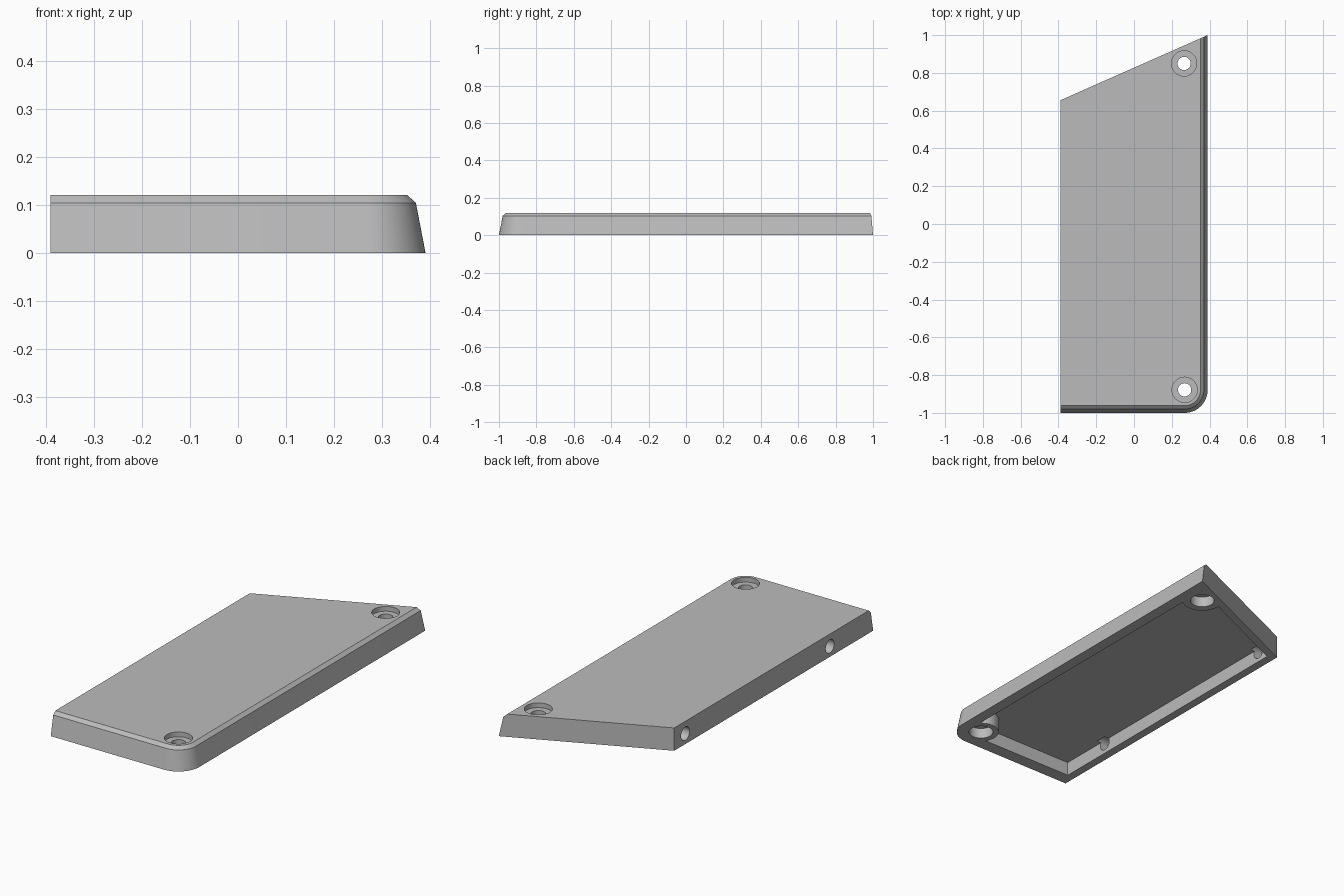
import bpy
import bmesh
from math import cos, sin, pi
from mathutils import Matrix, Vector

default = bpy.data.objects.get("Cube")
if default:
    bpy.data.objects.remove(default, do_unlink=True)

LEFT, RIGHT, FRONT, HEIGHT = -0.39, 0.39, -1.0, 0.12
CORNER = (0.268, -0.878)
SCREWS = [(0.268, -0.878, 0.09), (0.265, 0.85, 0.10)]   # x, y, boss radius

grey = bpy.data.materials.new("grey_plastic")
grey.use_nodes = True
colour = (0.5, 0.5, 0.5, 1)
grey.diffuse_color = colour
grey.node_tree.nodes["Principled BSDF"].inputs["Base Color"].default_value = colour


def slant(x):
    """Depth of the slanted back edge at x."""
    return 0.655 + (x - LEFT) * 0.345 / 0.78


def finish(name, bm):
    bmesh.ops.recalc_face_normals(bm, faces=bm.faces)
    mesh = bpy.data.meshes.new(name)
    bm.to_mesh(mesh)
    bm.free()
    mesh.materials.append(grey)
    obj = bpy.data.objects.new(name, mesh)
    bpy.context.collection.objects.link(obj)
    return obj


def loft(name, rings):
    """Join (outline, z) rings with side faces and cap both ends."""
    bm = bmesh.new()
    loops = [[bm.verts.new((x, y, z)) for x, y in pts] for pts, z in rings]
    for low, high in zip(loops, loops[1:]):
        n = len(low)
        for i in range(n):
            j = (i + 1) % n
            bm.faces.new((low[i], low[j], high[j], high[i]))
    bm.faces.new(loops[0])
    bm.faces.new(loops[-1])
    return finish(name, bm)


def cylinder(name, start, end, radius):
    start, end = Vector(start), Vector(end)
    axis = end - start
    turn = axis.to_track_quat('Z', 'Y').to_matrix().to_4x4()
    bm = bmesh.new()
    bmesh.ops.create_cone(bm, cap_ends=True, segments=40, radius1=radius, radius2=radius,
                          depth=axis.length, matrix=Matrix.Translation((start + end) / 2) @ turn)
    return finish(name, bm)


def cut(target, cutter):
    """Subtract the cutter, bake the result and discard the cutter."""
    mod = target.modifiers.new("cut", 'BOOLEAN')
    mod.operation, mod.solver, mod.object = 'DIFFERENCE', 'EXACT', cutter
    graph = bpy.context.evaluated_depsgraph_get()
    mesh = bpy.data.meshes.new_from_object(target.evaluated_get(graph))
    target.modifiers.remove(mod)
    target.data = mesh
    bpy.data.objects.remove(cutter, do_unlink=True)


def outline(inset):
    """Plan of the cover with its front and right edges drawn in."""
    radius = 0.122 - inset
    arc = [(CORNER[0] + radius * cos(a), CORNER[1] + radius * sin(a))
           for a in (-pi / 2 + i * pi / 32 for i in range(17))]
    side = RIGHT - inset
    return [(LEFT, FRONT + inset), *arc, (side, slant(side)), (LEFT, slant(LEFT))]


# Tapered cover with a chamfered top edge
cover = loft("cover", [(outline(0), 0), (outline(0.02), 0.104), (outline(0.038), HEIGHT)])

# Hollow underside, leaving round bosses at the screws
x0, x1, y0, wall = -0.345, 0.33, -0.93, 0.045
plan = [(x0, y0), (x1, y0), (x1, slant(x1) - wall), (x0, slant(x0) - wall)]
cavity = loft("cavity", [(plan, -0.05), (plan, 0.073)])
for x, y, boss in SCREWS:
    cut(cavity, cylinder("boss", (x, y, -0.1), (x, y, 0.2), boss))
cut(cover, cavity)

# Screw holes, recessed from above and below
for x, y, boss in SCREWS:
    for low, high, radius in [(-0.1, 0.2, 0.035), (0.095, 0.2, 0.067), (-0.1, 0.055, 0.06)]:
        cut(cover, cylinder("screw_hole", (x, y, low), (x, y, high), radius))

# Peg holes through the left-hand wall
for y in (0.563, -0.64):
    cut(cover, cylinder("peg_hole", (-0.5, y, 0.055), (-0.32, y, 0.055), 0.035))

bpy.ops.object.select_all(action='DESELECT')
cover.select_set(True)
bpy.context.view_layer.objects.active = cover
bpy.ops.object.shade_smooth_by_angle(angle=pi / 7)
